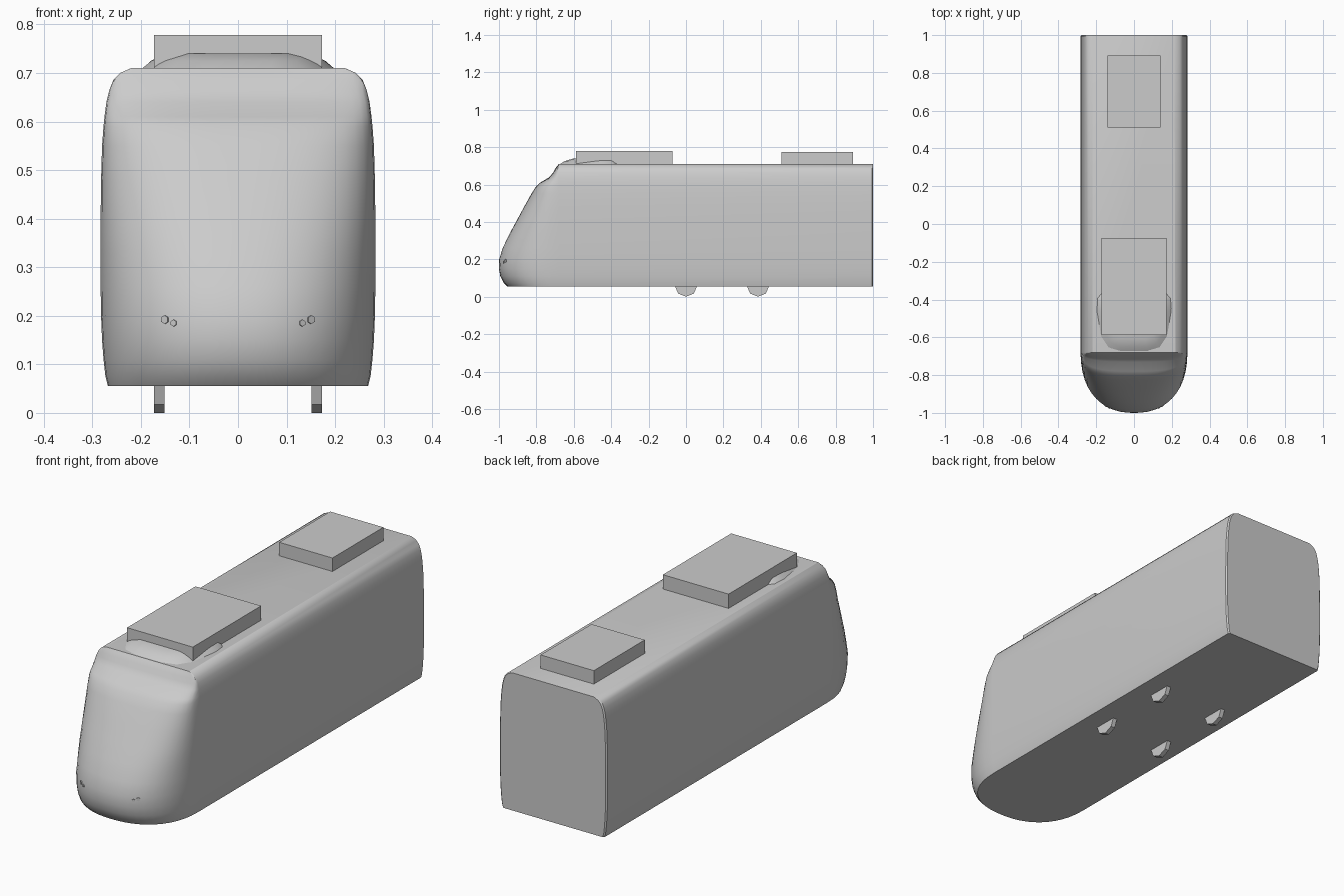
import bpy, bmesh, math
from mathutils import Vector

cube = bpy.data.objects.get("Cube")
if cube:
    bpy.data.objects.remove(cube)

grey = bpy.data.materials.new("plain grey")
grey.use_nodes = True
grey.diffuse_color = (0.6, 0.6, 0.6, 1)
grey.node_tree.nodes["Principled BSDF"].inputs["Base Color"].default_value = (0.6, 0.6, 0.6, 1)

SHOULDER, BACK = -0.68, 1.0   # where the nose begins, and the rear wall


def finish(bm, name, smooth=None):
    bmesh.ops.recalc_face_normals(bm, faces=bm.faces)
    mesh = bpy.data.meshes.new(name)
    bm.to_mesh(mesh)
    bm.free()
    mesh.materials.append(grey)
    obj = bpy.data.objects.new(name, mesh)
    bpy.context.collection.objects.link(obj)
    if smooth:
        bpy.ops.object.select_all(action='DESELECT')
        obj.select_set(True)
        bpy.context.view_layer.objects.active = obj
        bpy.ops.object.shade_smooth_by_angle(angle=math.radians(smooth))
    return obj


def loft(name, rings, smooth):
    bm = bmesh.new()
    loops = [[bm.verts.new(p) for p in ring] for ring in rings]
    n = len(loops[0])
    for a, b in zip(loops, loops[1:]):
        for i in range(n):
            j = (i + 1) % n
            bm.faces.new((a[i], a[j], b[j], b[i]))
    bm.faces.new(loops[0])
    bm.faces.new(loops[-1])
    return finish(bm, name, smooth)


def box(name, x, y0, y1, z0, z1):
    ring = [(-x, y0), (x, y0), (x, y1), (-x, y1)]
    return loft(name, [[(px, py, z) for px, py in ring] for z in (z0, z1)], None)


def disc(name, centre, axis, radius, depth, sides):
    bm = bmesh.new()
    bmesh.ops.create_cone(bm, cap_ends=True, segments=sides, radius1=radius,
                          radius2=radius, depth=depth)
    obj = finish(bm, name)
    obj.location = centre
    obj.rotation_euler = Vector(axis).to_track_quat('Z', 'Y').to_euler()
    return obj


# Body: stacked plan outlines as (height, half width, nose length, roundness)
levels = [(0.055, 0.268, 0.275, 2.3), (0.075, 0.273, 0.295, 2.3), (0.11, 0.277, 0.313, 2.3),
          (0.15, 0.28, 0.32, 2.3), (0.20, 0.282, 0.319, 2.3), (0.26, 0.283, 0.3, 2.3),
          (0.33, 0.283, 0.267, 2.4), (0.40, 0.283, 0.229, 2.5), (0.48, 0.282, 0.186, 2.6),
          (0.55, 0.28, 0.147, 2.8), (0.59, 0.277, 0.122, 3), (0.61, 0.275, 0.1, 3),
          (0.64, 0.271, 0.05, 3), (0.665, 0.265, 0.03, 3), (0.685, 0.257, 0.02, 3),
          (0.70, 0.243, 0.008, 3), (0.71, 0.22, 0, 3)]


def nose_y(t, length, power):
    return SHOULDER - length * max(0, 1 - abs(t) ** power) ** (1 / power)


def outline(z, w, length, power, steps=24):
    ring = []
    for i in range(steps + 1):
        t = -math.cos(math.pi * i / steps)
        ring.append((w * t, nose_y(t, length, power), z))
    edge = 0.006
    return ring + [(w, BACK - edge, z), (w - edge, BACK, z),
                   (edge - w, BACK, z), (-w, BACK - edge, z)]


loft("body", [outline(*level) for level in levels], 35)

# Roof fairing in front of the forward roof unit
def fairing_ring(z, half):
    return [(-x, y, z) for x, y in reversed(half)] + [(x, y, z) for x, y in half]


loft("roof_fairing", [
    fairing_ring(0.705, [(0.07, -0.68), (0.14, -0.66), (0.18, -0.6), (0.203, -0.46), (0.197, -0.39), (0.17, -0.36)]),
    fairing_ring(0.725, [(0.07, -0.65), (0.12, -0.63), (0.155, -0.58), (0.178, -0.46), (0.18, -0.4), (0.16, -0.38)]),
    fairing_ring(0.74, [(0.06, -0.6), (0.1, -0.59), (0.14, -0.55), (0.15, -0.46), (0.15, -0.41), (0.14, -0.39)]),
], 40)

# Roof units
box("front_roof_unit", 0.173, -0.587, -0.073, 0.705, 0.778)
box("rear_roof_unit", 0.14, 0.51, 0.893, 0.705, 0.774)

# Wheels and headlights, mirrored on both sides
for side, s in (("left", 1), ("right", -1)):
    for place, y in (("front", 0), ("rear", 0.385)):
        disc(f"{side}_{place}_wheel", (s * 0.162, y, 0.06), (1, 0, 0), 0.06, 0.022, 8)
    for label, x, z, r in (("outer", 0.15, 0.192, 0.009), ("inner", 0.132, 0.185, 0.007)):
        y = nose_y(x / 0.282, 0.319, 2.3)
        slope = (nose_y((x + 0.01) / 0.282, 0.319, 2.3) - y) / 0.01
        disc(f"{side}_{label}_headlight", (s * x, y, z), (s * slope, -1, 0), r, 0.006, 6)
